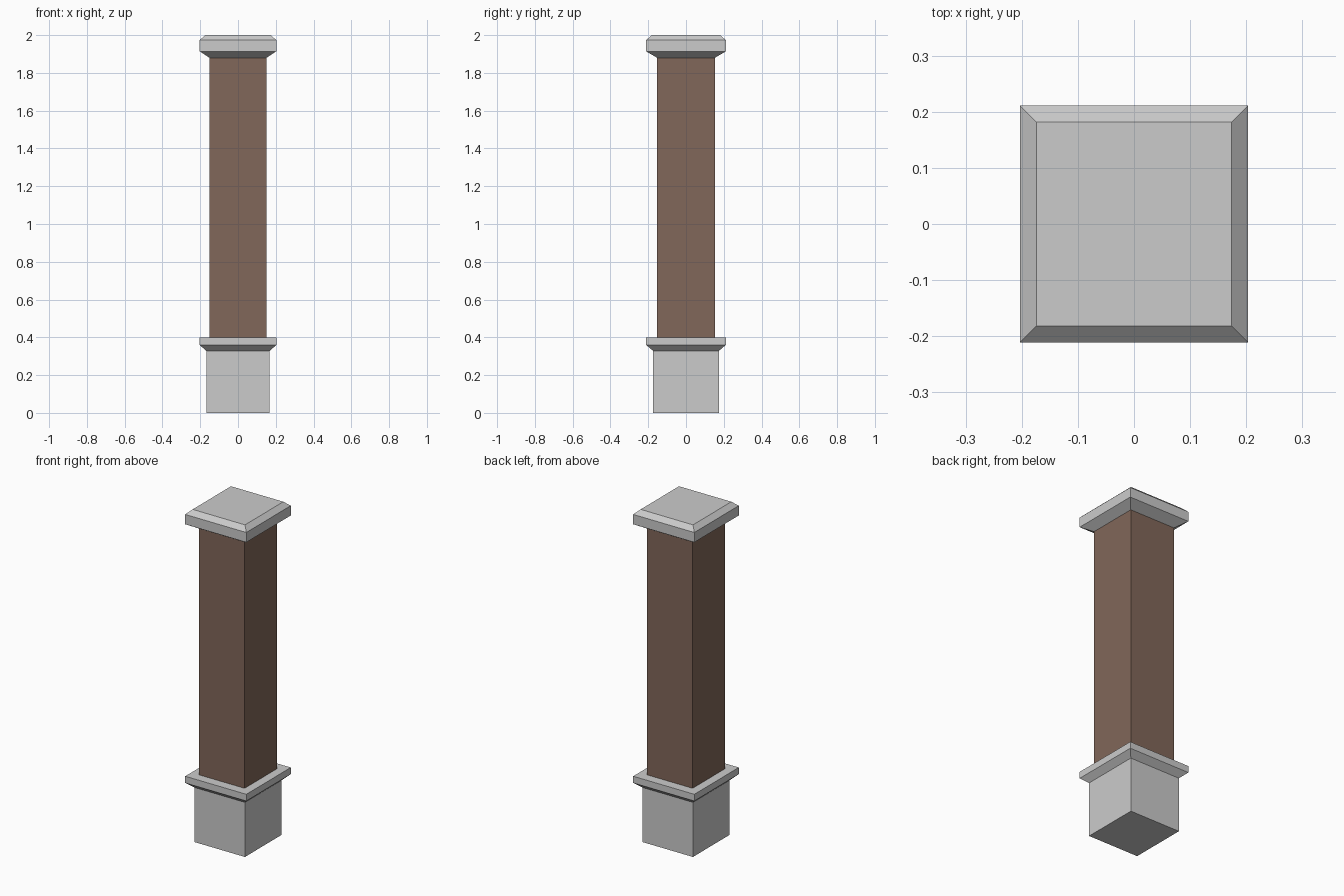
import bpy, bmesh

if "Cube" in bpy.data.objects:
    bpy.data.objects.remove(bpy.data.objects["Cube"])


def stacked_block(name, rings, material=None):
    """Closed rectangular solid through (half_x, half_y, z) rings, bottom to top."""
    bm = bmesh.new()
    loops = [[bm.verts.new((sx * hx, sy * hy, z))
              for sx, sy in ((-1, -1), (1, -1), (1, 1), (-1, 1))]
             for hx, hy, z in rings]
    for low, high in zip(loops, loops[1:]):
        for i in range(4):
            j = (i + 1) % 4
            bm.faces.new((low[i], low[j], high[j], high[i]))
    bm.faces.new(loops[0][::-1])
    bm.faces.new(loops[-1])
    mesh = bpy.data.meshes.new(name)
    bm.to_mesh(mesh)
    bm.free()
    obj = bpy.data.objects.new(name, mesh)
    bpy.context.collection.objects.link(obj)
    if material:
        mesh.materials.append(material)
    return obj


brick = bpy.data.materials.new("brown_brick")
brick.diffuse_color = (0.22, 0.135, 0.1, 1)
brick.use_nodes = True
brick.node_tree.nodes["Principled BSDF"].inputs["Base Color"].default_value = brick.diffuse_color

# Plinth with flared ledge
stacked_block("base", [(0.168, 0.174, 0), (0.168, 0.174, 0.328),
                       (0.203, 0.211, 0.36), (0.203, 0.211, 0.40)])

# Square shaft
stacked_block("shaft", [(0.151, 0.153, 0.40), (0.151, 0.153, 1.88)], brick)

# Capstone, flared below and chamfered on top
stacked_block("cap", [(0.151, 0.153, 1.88), (0.203, 0.211, 1.914),
                      (0.203, 0.211, 1.973), (0.174, 0.182, 2.0)])
